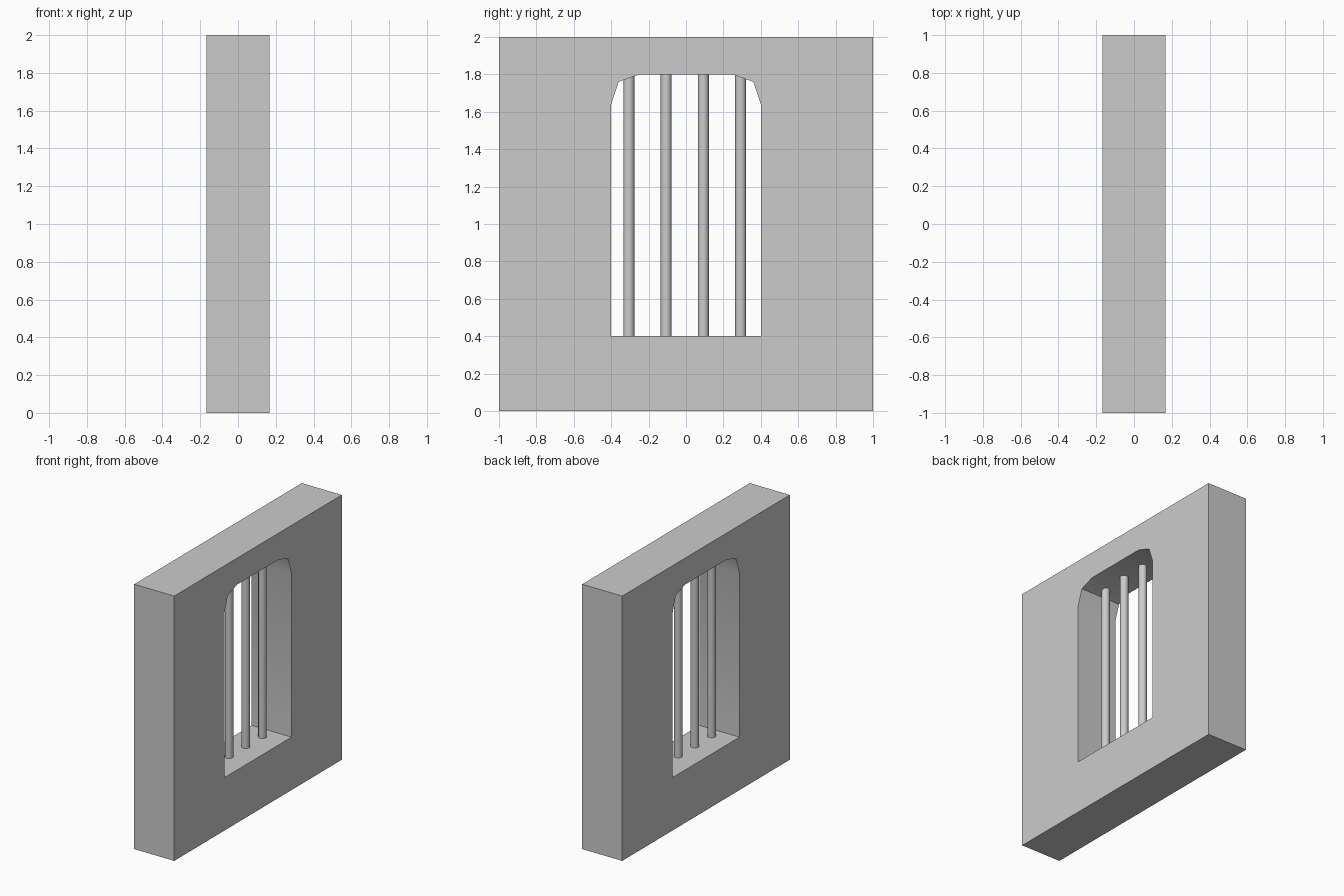
import bpy, bmesh
from math import radians

if "Cube" in bpy.data.objects:
    bpy.data.objects.remove(bpy.data.objects["Cube"])

HALF_DEPTH = 0.167
half_arch = [(0.4, 0.4), (0.4, 1.64), (0.36, 1.76), (0.25, 1.8)]
opening = half_arch + [(-y, z) for y, z in reversed(half_arch)]
outline = [(-1, 0), (1, 0), (1, 2), (-1, 2)]


def smooth(obj):
    bpy.ops.object.select_all(action='DESELECT')
    obj.select_set(True)
    bpy.context.view_layer.objects.active = obj
    bpy.ops.object.shade_smooth_by_angle(angle=radians(30))


# Wall: square outline with an arched opening, extruded through its depth
bm = bmesh.new()
edges = []
for loop in (outline, opening):
    verts = [bm.verts.new((-HALF_DEPTH, y, z)) for y, z in loop]
    edges += [bm.edges.new((v, verts[i - 1])) for i, v in enumerate(verts)]
bmesh.ops.triangle_fill(bm, edges=edges, use_beauty=True, normal=(-1, 0, 0))
ext = bmesh.ops.extrude_face_region(bm, geom=bm.faces[:], use_keep_orig=True)
moved = [g for g in ext["geom"] if isinstance(g, bmesh.types.BMVert)]
bmesh.ops.translate(bm, verts=moved, vec=(2 * HALF_DEPTH, 0, 0))
bmesh.ops.recalc_face_normals(bm, faces=bm.faces[:])
mesh = bpy.data.meshes.new("wall")
bm.to_mesh(mesh)
bm.free()
wall = bpy.data.objects.new("wall", mesh)
bpy.context.collection.objects.link(wall)
smooth(wall)

# Window bars: four evenly spaced round rods let into the sill and arch
for i in range(4):
    bpy.ops.mesh.primitive_cylinder_add(
        vertices=24, radius=0.029, depth=1.42,
        location=(0, -0.305 + i * 0.199, 1.1))
    bar = bpy.context.object
    bar.name = f"window_bar_{i + 1}"
    smooth(bar)
